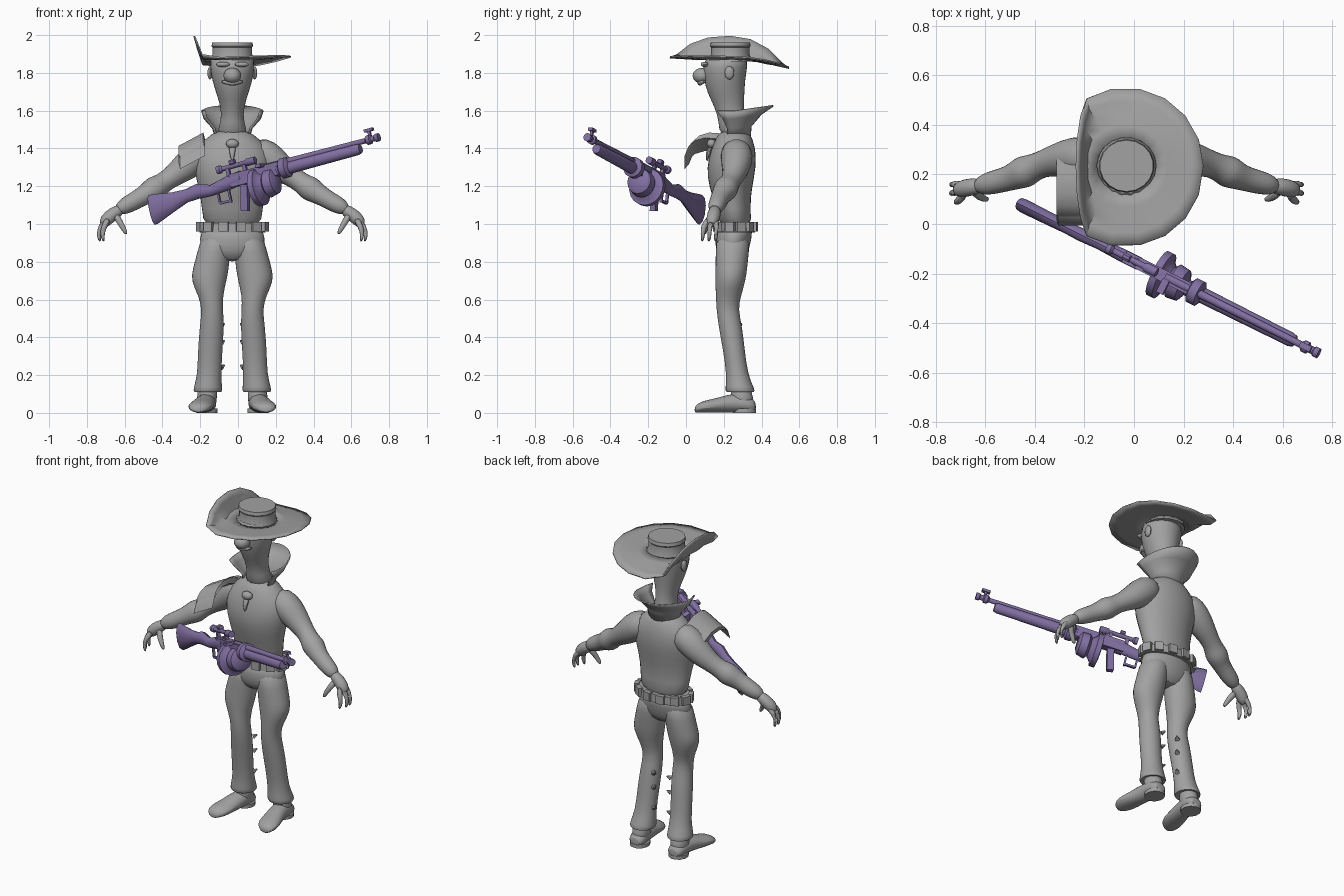
import bpy, bmesh, math
from mathutils import Vector, Matrix

CX = -0.03  # mirror line of the figure


def material(name, rgb):
    m = bpy.data.materials.new(name)
    m.diffuse_color = (*rgb, 1)
    return m


GREY = material("grey", (0.36, 0.36, 0.36))
PURPLE = material("purple", (0.22, 0.16, 0.36))


def finish(name, bm, mat, smooth=True, subsurf=0, solid=0):
    bmesh.ops.recalc_face_normals(bm, faces=bm.faces)
    me = bpy.data.meshes.new(name)
    bm.to_mesh(me)
    bm.free()
    me.materials.append(mat)
    ob = bpy.data.objects.new(name, me)
    bpy.context.collection.objects.link(ob)
    if solid:
        ob.modifiers.new("thickness", 'SOLIDIFY').thickness = solid
    if subsurf:
        ob.modifiers.new("smooth", 'SUBSURF').levels = subsurf
        ob.modifiers["smooth"].render_levels = subsurf
    if smooth:
        bpy.context.view_layer.objects.active = ob
        ob.select_set(True)
        bpy.ops.object.shade_smooth_by_angle(angle=math.radians(40))
        ob.select_set(False)
    return ob


def skin(bm, rings, closed=True, caps=True):
    """Bridge equal rings of points."""
    vs = [[bm.verts.new(p) for p in r] for r in rings]
    n = len(vs[0])
    for a, b in zip(vs, vs[1:]):
        for i in range(n if closed else n - 1):
            j = (i + 1) % n
            bm.faces.new((a[i], a[j], b[j], b[i]))
    if caps:
        bm.faces.new(vs[0])
        bm.faces.new(vs[-1])


def ellipse(c, a, b, n):
    return [Vector(c) + a * math.cos(t) + b * math.sin(t)
            for t in (2 * math.pi * (i + .5) / n for i in range(n))]


def stack(name, rings, n=16, mat=GREY, subsurf=1):
    """Loft of level ellipses: x, y, z, rx, ry."""
    bm = bmesh.new()
    skin(bm, [ellipse(r[:3], Vector((r[3], 0, 0)), Vector((0, r[4], 0)), n) for r in rings])
    return finish(name, bm, mat, subsurf=subsurf)


def limb(name, pts, n=12, mat=GREY, subsurf=1):
    """Round tube along a path: x, y, z, radius."""
    bm, rings = bmesh.new(), []
    for i, p in enumerate(pts):
        t = Vector(pts[min(i + 1, len(pts) - 1)][:3]) - Vector(pts[max(i - 1, 0)][:3])
        q = t.to_track_quat('Z', 'Y')
        rings.append(ellipse(p[:3], q @ Vector((p[3], 0, 0)), q @ Vector((0, p[3], 0)), n))
    skin(bm, rings)
    return finish(name, bm, mat, subsurf=subsurf)


def ball(name, c, r, mat=GREY):
    bm = bmesh.new()
    bmesh.ops.create_uvsphere(bm, u_segments=14, v_segments=8, radius=1,
                              matrix=Matrix.Translation(c) @ Matrix.Diagonal((*r, 1)))
    return finish(name, bm, mat)


def box(name, mtx, size, mat):
    bm = bmesh.new()
    bmesh.ops.create_cube(bm, size=1, matrix=mtx @ Matrix.Diagonal((*size, 1)))
    return finish(name, bm, mat, smooth=False)


# torso, pelvis, neck and head
stack("torso", [(CX, .265, .97, .165, .095), (CX, .25, 1.08, .16, .088), (CX, .235, 1.2, .185, .118),
                (CX, .24, 1.3, .21, .134), (CX, .25, 1.39, .205, .122), (CX, .255, 1.45, .145, .1),
                (CX, .255, 1.5, .085, .075)])
stack("pelvis", [(CX, .262, 1.0, .165, .1), (CX, .25, .92, .178, .098), (CX, .245, .86, .172, .09),
                 (CX, .245, .8, .1, .06)])
stack("head", [(CX, .255, 1.46, .1, .085), (CX, .245, 1.54, .058, .07), (CX, .228, 1.62, .062, .078),
               (CX, .21, 1.7, .09, .102), (CX, .205, 1.76, .108, .11), (CX, .205, 1.83, .122, .122),
               (CX, .22, 1.9, .118, .112)])
ball("nose", (CX, .085, 1.785), (.048, .05, .042))
limb("moustache", [(CX - .06, .105, 1.755, .006), (CX - .03, .08, 1.75, .014), (CX, .07, 1.745, .016),
                   (CX + .03, .08, 1.75, .014), (CX + .06, .105, 1.755, .006)], 8)
for s in (-1, 1):
    ball("brow", (CX + s * .05, .098, 1.845), (.038, .02, .014))
    ball("ear", (CX + s * .118, .23, 1.8), (.014, .025, .035))

# collar: open flare, tallest at the back
arc = [math.radians(-25 + 230 * i / 18) for i in range(19)]
bm = bmesh.new()
skin(bm, [[Vector((CX + rx * math.cos(t), .255 + (ry * math.sin(t)),
                   z + dz * max(0, math.sin(t)))) for t in arc]
          for rx, ry, z, dz in ((.085, .08, 1.46, 0), (.1, .085, 1.51, .01),
                                (.145, .14, 1.56, .025), (.158, .205, 1.6, .03))],
     closed=False, caps=False)
finish("collar", bm, GREY, solid=.008)
# neck pendant
ball("neck_knot", (CX, .135, 1.425), (.035, .025, .025))
stack("neck_pendant", [(CX, .112, 1.33, .006, .006), (CX, .115, 1.38, .018, .015),
                       (CX, .14, 1.42, .022, .015)], 8)

# hat crown and brim with the left side folded up
stack("hat_crown", [(CX, .235, 1.86, .12, .115), (CX, .235, 1.9, .106, .102), (CX, .235, 1.935, .106, .102),
                    (CX, .235, 1.942, .112, .108), (CX, .235, 1.962, .108, .104)], 18, subsurf=0)


def brim_point(t, a):
    c, s = math.cos(a), math.sin(a)
    rx = .12 + (.31 if c > 0 else .37) * t - .12 * t
    x = CX + rx * c
    y = .235 + (.115 + .2 * t) * s + (-.01 * t if s < 0 else 0)
    z = 1.875 + .015 * t * c - .045 * t * max(0, s) ** 2 + .012 * t * max(0, -s)
    over = max(0, -.18 - x)
    return Vector((max(x, -.18) - .22 * over, y, z + .62 * over))


bm = bmesh.new()
skin(bm, [[brim_point(t, 2 * math.pi * i / 18) for i in range(18)] for t in (0, .25, .5, .75, 1)],
     caps=False)
finish("hat_brim", bm, GREY, solid=.008)

# belt with pouches
stack("belt", [(CX, .262, .955, .176, .104), (CX, .262, 1.005, .172, .102)], 24, subsurf=0)
for i in range(12):
    a = 2 * math.pi * (i + .5) / 12
    m = Matrix.Translation((CX + .176 * math.cos(a), .262 + .104 * math.sin(a), .985))
    m = m @ Matrix.Rotation(math.atan2(math.sin(a) * .176, math.cos(a) * .104), 4, 'Z')
    box("belt_pouch", m, (.028, .05, .052), GREY)

for s in (-1, 1):
    X = lambda o: CX + s * o
    # trouser legs with wide thighs and flared hems
    stack("trouser_leg", [(X(o), y, z, rx, ry) for o, y, z, rx, ry in (
        (.08, .25, .95, .085, .092), (.098, .245, .85, .088, .09), (.115, .24, .76, .098, .085),
        (.125, .235, .7, .096, .082), (.115, .225, .62, .066, .068), (.105, .218, .55, .056, .058),
        (.108, .235, .46, .066, .064), (.118, .255, .32, .066, .058), (.122, .272, .2, .064, .058),
        (.13, .285, .13, .078, .078), (.13, .288, .105, .078, .08), (.13, .29, .12, .05, .05))])
    # boots
    stack("boot_ankle", [(X(.135), .3, .02, .052, .066), (X(.135), .295, .08, .055, .062),
                         (X(.13), .29, .15, .055, .055)], 12)
    bm = bmesh.new()
    skin(bm, [ellipse((X(o), y, h / 2), Vector((w, 0, 0)), Vector((0, 0, h / 2)), 12) for o, y, w, h in (
        (.135, .372, .035, .06), (.135, .34, .056, .09), (.14, .25, .054, .11), (.158, .17, .063, .08),
        (.17, .1, .07, .068), (.178, .06, .05, .05), (.18, .045, .02, .03))])
    finish("boot", bm, GREY, subsurf=1)
    stack("boot_sole", [(X(.135), .31, 0, .058, .062), (X(.135), .31, .022, .058, .062)], 12, subsurf=0)
    # lacing studs along the lower leg
    for z in (.24, .37, .46):
        limb("leg_stud", [(X(.06), .28, z, .016), (X(.042), .295, z + .012, .004)], 6, subsurf=0)
    # sleeve, cuff and forearm
    limb("arm", [(X(o), y, z, r) for o, y, z, r in (
        (.1, .265, 1.4, .075), (.18, .27, 1.365, .092), (.25, .265, 1.3, .08), (.32, .25, 1.25, .058),
        (.37, .23, 1.215, .055), (.4, .215, 1.195, .068), (.43, .205, 1.175, .066), (.47, .185, 1.15, .052),
        (.53, .17, 1.115, .05), (.57, .16, 1.095, .046), (.61, .15, 1.07, .03))])
    # hand with fingers and thumb
    limb("palm", [(X(o), y, z, r) for o, y, z, r in (
        (.58, .155, 1.085, .03), (.63, .15, 1.055, .038), (.67, .14, 1.02, .038), (.69, .135, .99, .022))], 10)
    for k, (y, o) in enumerate(((.09, .685), (.125, .705), (.16, .705))):
        limb("finger", [(X(.655), .14 + (y - .125) * .5, 1.03, .02), (X(o - .005), y, .985, .017),
                        (X(o + .005), y, .945, .015), (X(o - .005), y - .005, .905, .009)], 8)
    limb("thumb", [(X(.62), .14, 1.05, .022), (X(.595), .11, 1.01, .018), (X(.57), .1, .965, .014),
                   (X(.56), .1, .945, .008)], 8)

# curved shoulder guard on one side
across, bm, rings = Vector((.065, 0, .035)), bmesh.new(), []
for y, z in ((.25, 1.4), (.18, 1.43), (.11, 1.435), (.06, 1.42), (.025, 1.39), (.005, 1.34)):
    c, up = Vector((-.245, y, z)), Vector((-.004, .012, .014))
    rings.append([c - across - up, c + across - up, c + across + up, c - across + up])
skin(bm, rings)
finish("shoulder_guard", bm, GREY)

# rifle frame: u along the barrel, w sideways, h up
D = Vector((1, -.5, .265)).normalized()
W = Vector((0, 0, 1)).cross(D).normalized()
H = D.cross(W)
O = Vector((0, -.15, 1.252))
GUN = Matrix.Translation(O) @ Matrix((D, W, H)).transposed().to_4x4()


def rod(name, *pts, n=12):
    """Round part along the barrel: u, h, radius."""
    bm = bmesh.new()
    skin(bm, [ellipse(O + D * u + H * h, W * r, H * r, n) for u, h, r in pts])
    return finish(name, bm, PURPLE)


def block(name, u, w, h, size, tilt=0):
    m = GUN @ Matrix.Translation((u, w, h)) @ Matrix.Rotation(math.radians(tilt), 4, 'Y')
    return box(name, m, size, PURPLE)


bm = bmesh.new()
skin(bm, [ellipse(O + D * u + H * h, W * w, H * t, 10) for u, h, t, w in (
    (-.54, -.055, .08, .027), (-.52, -.055, .08, .03), (-.4, -.042, .05, .028), (-.32, -.03, .035, .026),
    (-.25, -.022, .04, .028), (-.17, -.036, .03, .024), (-.06, -.02, .038, .028), (.02, -.01, .038, .028))])
finish("stock", bm, PURPLE)
block("receiver", .11, 0, -.015, (.3, .05, .07))
rod("barrel", (.15, .01, .018), (.8, .01, .014))
rod("fore_tube", (.24, -.025, .034), (.72, -.025, .03), (.74, -.025, .024))
rod("fore_ring", (.25, -.02, .03), (.265, -.02, .055), (.3, -.02, .055), (.315, -.02, .03))
rod("muzzle", (.78, .01, .016), (.79, .01, .026), (.81, .01, .026), (.815, .01, .016),
    (.835, .01, .016), (.84, .01, .022), (.86, .01, .022))
block("front_sight_post", .81, 0, .035, (.015, .014, .05))
block("front_sight", .81, 0, .06, (.05, .025, .016))
rod("drum", (.085, -.085, .07), (.09, -.085, .1), (.12, -.085, .1), (.125, -.085, .08),
    (.15, -.08, .055), (.165, -.08, .074), (.21, -.075, .068), (.225, -.075, .04), n=18)
rod("scope", (-.11, .06, .022), (-.09, .06, .022), (-.08, .06, .013), (.06, .06, .013),
    (.07, .06, .02), (.12, .06, .02))
for u in (-.05, .05):
    block("scope_mount", u, 0, .035, (.02, .02, .06))
rod("scope_knob", (-.03, .08, .016), (0, .08, .016), n=8)
block("bolt_handle", .16, -.04, .02, (.03, .06, .018))
block("grip", .015, 0, -.12, (.04, .03, .14), 12)
for u, h, size in ((-.135, -.08, (.01, .015, .07)), (-.07, -.08, (.01, .015, .09)),
                   (-.1, -.115, (.07, .015, .012))):
    block("trigger_guard", u, 0, h, size)
